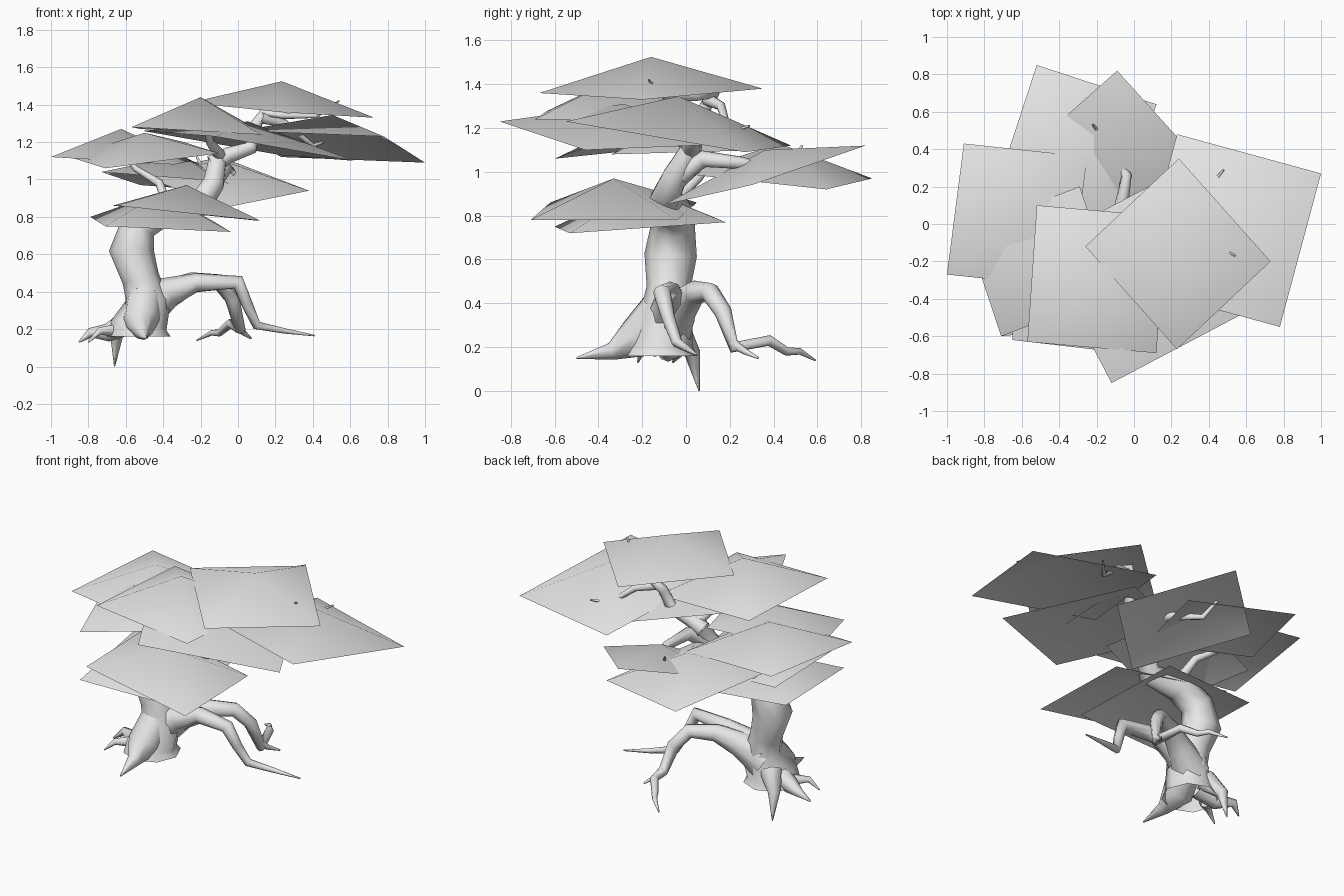
import bpy
import bmesh
from mathutils import Vector

cube = bpy.data.objects.get("Cube")
if cube:
    bpy.data.objects.remove(cube, do_unlink=True)

# One plain grey for the whole tree
grey = bpy.data.materials.new("plain_grey")
grey.use_nodes = True
colour = (.8, .8, .8, 1)
grey.diffuse_color = colour
grey.node_tree.nodes["Principled BSDF"].inputs["Base Color"].default_value = colour


def link(name, data):
    data.materials.append(grey)
    obj = bpy.data.objects.new(name, data)
    bpy.context.collection.objects.link(obj)
    return obj


def taper(start, end, count):
    """Evenly shrinking radii from start to end."""
    return [start + (end - start) * i / (count - 1) for i in range(count)]


def limb(name, points, radii):
    """Eight-sided tube through the given points, one radius per point."""
    curve = bpy.data.curves.new(name, "CURVE")
    curve.dimensions = "3D"
    curve.bevel_depth = 1
    curve.bevel_resolution = 2
    curve.use_fill_caps = False
    spline = curve.splines.new("POLY")
    spline.points.add(len(points) - 1)
    spline.use_smooth = True
    for point, position, radius in zip(spline.points, points, radii):
        point.co = (*position, 1)
        point.radius = radius
    return link(name, curve)


def twig(name, points, start, end):
    """Limb with an even taper."""
    return limb(name, points, taper(start, end, len(points)))


def foliage(name, first, second, third, peak):
    """Four-sided leaf canopy: a shallow tent over a parallelogram."""
    a, b, c = Vector(first), Vector(second), Vector(third)
    centre = (a + c) / 2
    centre.z = peak
    bm = bmesh.new()
    rim = [bm.verts.new(corner) for corner in (a, b, c, a + c - b)]
    top = bm.verts.new(centre)
    for i, vert in enumerate(rim):
        face = bm.faces.new((vert, rim[(i + 1) % len(rim)], top))
        face.normal_update()
        if face.normal.z < 0:
            face.normal_flip()
        face.smooth = True
    mesh = bpy.data.meshes.new(name)
    bm.to_mesh(mesh)
    bm.free()
    return link(name, mesh)


# Trunk with a flared foot, bending over towards the left
limb("trunk",
     [(-.53, -.12, .16), (-.53, -.12, .22), (-.48, -.09, .35), (-.52, -.08, .47),
      (-.57, -.07, .62), (-.53, -.06, .76), (-.4, -.07, .84), (-.2, -.1, .87),
      (-.13, -.05, .98), (-.11, .02, 1.1)],
     [.17, .15, .12, .1, .12, .1, .09, .07, .06, .05])

# Branches that carry the canopy
twig("upper_branch",
     [(-.14, .02, 1.08), (-.05, .03, 1.13), (.07, .04, 1.17), (.1, .09, 1.3),
      (.14, .13, 1.36), (.25, .04, 1.34), (.42, -.1, 1.34), (.54, -.17, 1.42)],
     .05, .005)
twig("left_twig",
     [(.12, .1, 1.33), (.25, .16, 1.3), (.4, .2, 1.18), (.48, .29, 1.21)],
     .03, .005)
twig("back_branch",
     [(-.16, -.06, .95), (-.07, .08, 1.06), (-.04, .26, 1.04), (-.15, .45, .99),
      (-.22, .53, 1.12)],
     .05, .006)
twig("right_branch",
     [(-.38, -.06, .86), (-.42, .06, .98), (-.55, .12, 1.06), (-.62, .1, 1.16)],
     .03, .01)
twig("front_branch",
     [(-.09, .02, 1.12), (-.15, -.12, 1.2), (-.18, -.25, 1.36)], .035, .01)

# Two long arching roots, thick where they leave the trunk
limb("front_arching_root",
     [(-.5, -.08, .32), (-.37, -.07, .4), (-.22, -.07, .45), (0, -.11, .45),
      (.05, -.08, .33), (.1, -.04, .22), (.25, .01, .19), (.41, .05, .165)],
     [.12, .08, .05, .04, .03, .025, .015, .004])
limb("back_arching_root",
     [(-.5, -.08, .3), (-.37, -.02, .39), (-.24, .04, .45), (-.1, .11, .45),
      (-.03, .17, .36), (.01, .22, .2), (-.04, .38, .23), (-.1, .46, .18),
      (-.14, .52, .18), (-.22, .59, .14)],
     [.12, .08, .055, .045, .04, .03, .025, .02, .015, .004])
twig("back_root_fork",
     [(.01, .21, .22), (.03, .27, .18), (.07, .33, .15)], .025, .005)

# Short roots around the foot
limb("front_spur",
     [(-.5, -.12, .36), (-.52, -.22, .24), (-.51, -.34, .18), (-.49, -.5, .15)],
     [.1, .1, .04, .004])
twig("anchor_root",
     [(-.58, -.04, .26), (-.65, .03, .17), (-.66, .06, 0)], .07, .003)
twig("right_root",
     [(-.58, -.1, .24), (-.7, -.08, .18), (-.79, -.03, .18), (-.85, -.06, .13)],
     .07, .004)
twig("right_root_fork",
     [(-.66, -.14, .19), (-.74, -.2, .19), (-.8, -.22, .13)], .035, .004)

# Leaf canopies from bottom to top: three rim corners and the peak height
canopies = {
    "low_right_canopy": ((-.04, -.53, .72), (-.71, -.6, .75), (-.79, .11, .8), .93),
    "low_front_canopy": ((-.65, -.62, .86), (.12, -.71, .78), (.1, -.04, .78), .97),
    "back_left_canopy": ((-.09, .82, 1.12), (.38, .3, .94), (-.07, -.1, .85), 1.1),
    "back_right_canopy": ((-.73, .21, 1.04), (-.52, .85, .97), (.12, .64, .92), 1.13),
    "right_front_canopy": ((-.1, -.37, 1.14), (-.71, -.6, 1.06), (-.9, -.03, 1.12), 1.25),
    "right_canopy": ((-.25, .36, 1.1), (-.91, .43, 1.14), (-1, -.27, 1.12), 1.27),
    "middle_canopy": ((-.51, -.11, 1.26), (-.12, -.85, 1.23), (.62, -.46, 1.1), 1.31),
    "left_canopy": ((.23, .48, 1.12), (1, .27, 1.09), (.78, -.55, 1.23), 1.345),
    "front_canopy": ((-.52, .1, 1.27), (-.57, -.63, 1.28), (.12, -.69, 1.24), 1.44),
    "top_canopy": ((.24, .35, 1.38), (.73, -.2, 1.33), (.23, -.67, 1.36), 1.525),
}
for name, (first, second, third, peak) in canopies.items():
    foliage(name, first, second, third, peak)
